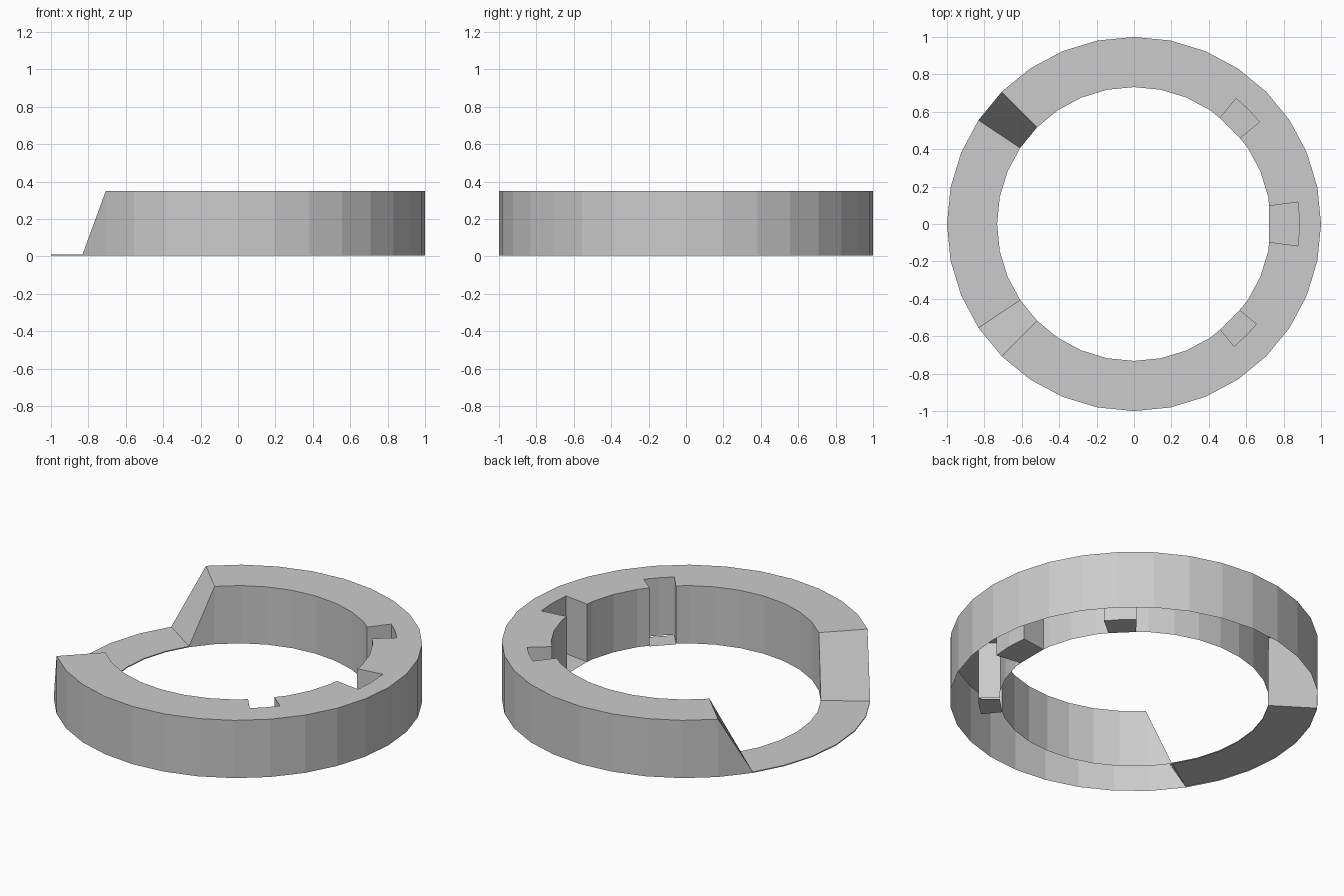
import bpy, bmesh
from math import cos, sin, pi, radians

if "Cube" in bpy.data.objects:
    bpy.data.objects.remove(bpy.data.objects["Cube"])

SIDES, R_OUT, R_IN = 32, 1.0, 0.732
Z_BASE, Z_PLATE, Z_TOP = 0.004, 0.01, 0.35
STEP = 360 / SIDES
# notches: centre angle, half width (degrees), back radius, floor height
NOTCHES = [(-45, 5.7, 0.845, 0.0), (0, 7.6, 0.885, 0.004), (45, 5.9, 0.865, 0.004)]


def on_polygon(angle, r):
    """Radius of the 32-sided outline at any angle."""
    off = (angle % STEP) - STEP / 2
    return r * cos(pi / SIDES) / cos(radians(off))


def point(angle, r, z):
    return (r * cos(radians(angle)), r * sin(radians(angle)), z)


def make_object(name, bm):
    bmesh.ops.remove_doubles(bm, verts=bm.verts, dist=0.0005)
    mesh = bpy.data.meshes.new(name)
    bm.to_mesh(mesh)
    bm.free()
    obj = bpy.data.objects.new(name, mesh)
    bpy.context.collection.objects.link(obj)
    return obj


# cross-section stations around the ring: angle, inner radius, outer radius, top height
stations = []
for i in range(-SIDES // 2, SIDES // 2):
    a = i * STEP
    low = abs(a) > 140                      # thin plate across the gap
    notch = next((n for n in NOTCHES if n[0] == a), None)
    z = Z_PLATE if low else Z_TOP
    if notch:
        _, half, back, _ = notch
        r0, r1 = on_polygon(a - half, R_IN), on_polygon(a + half, R_IN)
        o0, o1 = on_polygon(a - half, R_OUT), on_polygon(a + half, R_OUT)
        stations += [(a - half, r0, o0, z), (a - half, back, o0, z),
                     (a, back, R_OUT, z),
                     (a + half, back, o1, z), (a + half, r1, o1, z)]
    else:
        stations.append((a, R_IN, R_OUT, z))

# ring shell, open underneath, with sloped ends at the gap
bm = bmesh.new()
rows = []
for a, ri, ro, z in stations:
    rows.append([bm.verts.new(point(a, r, h)) for r, h in
                 ((ri, Z_BASE), (ri, z), (ro, z), (ro, Z_BASE))])
for k, A in enumerate(rows):
    n = (k + 1) % len(rows)
    B = rows[n]
    bm.faces.new((B[0], A[0], A[1], B[1]))          # inner and notch walls
    if stations[k][0] != stations[n][0]:
        bm.faces.new((A[1], A[2], B[2], B[1]))      # top and slopes
        bm.faces.new((A[3], B[3], B[2], A[2]))      # outer wall
make_object("ring_shell", bm)

# notch floors
bm = bmesh.new()
for a, half, back, z in NOTCHES:
    outline = [(a - half, on_polygon(a - half, R_IN)), (a - half, back), (a, back),
               (a + half, back), (a + half, on_polygon(a + half, R_IN))]
    bm.faces.new([bm.verts.new(point(t, r, z)) for t, r in outline])
make_object("notch_floors", bm)
